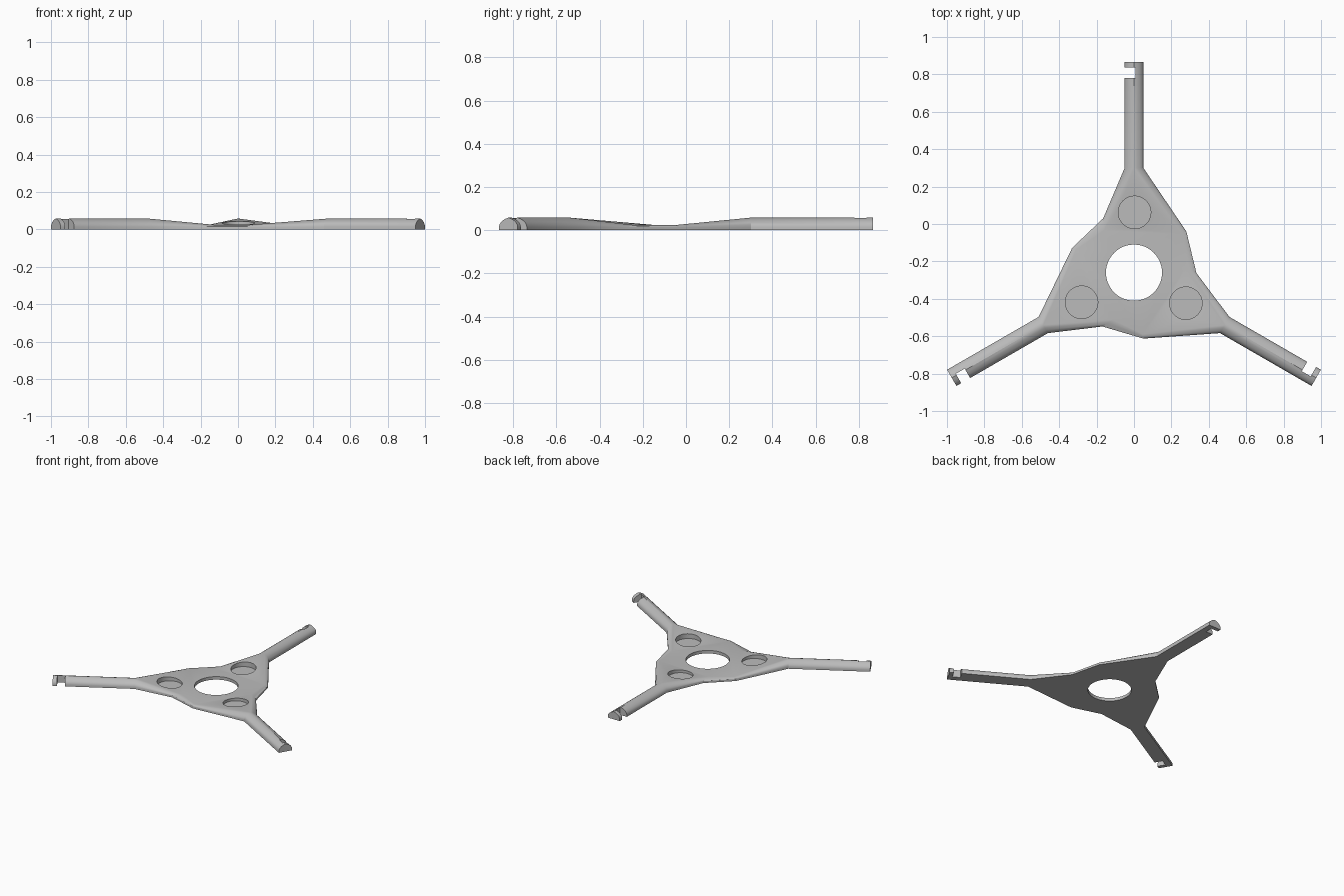
import bpy, bmesh, math
from mathutils import Vector, Matrix

if "Cube" in bpy.data.objects:
    bpy.data.objects.remove(bpy.data.objects["Cube"])

CENTRE = Vector((0, -0.26, 0))
TOP, HUB, RIM = 0.058, 0.023, 0.014
STEPS, BULGE = 5, math.radians(65)

grey = bpy.data.materials.new("plain grey")
grey.use_nodes = True
grey.diffuse_color = (0.5, 0.5, 0.5, 1)
grey.node_tree.nodes["Principled BSDF"].inputs["Base Color"].default_value = (0.5, 0.5, 0.5, 1)


def turn(third):
    return Matrix.Rotation(-third * math.tau / 3, 4, "Z")


def station(third, outer, inner, height):
    """Half section: flat bottom edge, low rim, then a bulging rise to the ridge."""
    o, i = Vector((*outer, 0)), Vector((*inner, 0))
    points = [o.copy()]
    for k in range(STEPS + 1):
        a = BULGE * k / STEPS
        p = o.lerp(i, (1 - math.cos(a)) / (1 - math.cos(BULGE)))
        p.z = RIM + (height - RIM) * math.sin(a) / math.sin(BULGE)
        points.append(p)
    return [turn(third) @ p for p in points]


# Frame shell: one curved side strip from each arm tip to the next arm tip
bm = bmesh.new()
strips = []
for third in range(3):
    nxt = third + 1
    rows = [
        station(third, (0.05, 1.125), (0, 1.125), TOP),
        station(third, (0.05, 0.56), (0, 0.56), TOP),
        station(third, (0.28, 0.22), (0.262, 0.205), HUB),
        station(nxt, (-0.165, 0.29), (-0.162, 0.225), HUB),
        station(nxt, (-0.05, 0.56), (0, 0.56), TOP),
        station(nxt, (-0.05, 1.125), (0, 1.125), TOP),
    ]
    strip = [[bm.verts.new(p) for p in row] for row in rows]
    strips.append(strip)
    for a, b in zip(strip, strip[1:]):
        for k in range(len(a) - 1):
            bm.faces.new((a[k], b[k], b[k + 1], a[k + 1]))

# Arm end caps, sloping webs, flat hub top and flat underside
for third in range(3):
    here, before = strips[third], strips[third - 1]
    bm.faces.new(here[0] + before[-1][-2::-1])
    bm.faces.new((here[1][-1], here[2][-1], before[3][-1]))
bm.faces.new([s[row][-1] for s in strips for row in (2, 3)])
bm.faces.new([row[0] for s in strips for row in s])
bmesh.ops.remove_doubles(bm, verts=bm.verts, dist=0.0001)
bmesh.ops.recalc_face_normals(bm, faces=bm.faces)
mesh = bpy.data.meshes.new("three_arm_frame")
bm.to_mesh(mesh)
bm.free()
mesh.materials.append(grey)
frame = bpy.data.objects.new("three_arm_frame", mesh)
frame.location = CENTRE
bpy.context.collection.objects.link(frame)

# Cutters: centre hole, three blind round pockets, three hook notches
cutters = []


def finish_cutter(name):
    ob = bpy.context.object
    ob.name = name
    ob.hide_render = True
    ob.data.materials.append(grey)
    cutters.append(ob)
    return ob


def round_cutter(name, radius, place, floor):
    bpy.ops.mesh.primitive_cylinder_add(
        vertices=48, radius=radius, depth=0.2,
        location=CENTRE + place + Vector((0, 0, floor + 0.1)))
    finish_cutter(name)


round_cutter("centre_hole_cutter", 0.15, Vector((0, 0, 0)), -0.1)
for third in range(3):
    round_cutter("pocket_cutter", 0.087, turn(third) @ Vector((0.003, 0.322, 0)), 0.006)
    bpy.ops.mesh.primitive_cube_add(size=1)
    notch = finish_cutter("notch_cutter")
    notch.matrix_world = (Matrix.Translation(CENTRE) @ turn(third)
                          @ Matrix.Translation((-0.046, 1.068, 0))
                          @ Matrix.Diagonal((0.108, 0.055, 0.3, 1)))

bpy.ops.object.select_all(action="DESELECT")
bpy.context.view_layer.objects.active = frame
frame.select_set(True)
for cutter in cutters:
    mod = frame.modifiers.new("cut", "BOOLEAN")
    mod.operation, mod.solver, mod.object = "DIFFERENCE", "EXACT", cutter
    bpy.ops.object.modifier_apply(modifier=mod.name)
for cutter in cutters:
    bpy.data.objects.remove(cutter)

bpy.ops.object.shade_smooth_by_angle(angle=math.radians(25))
